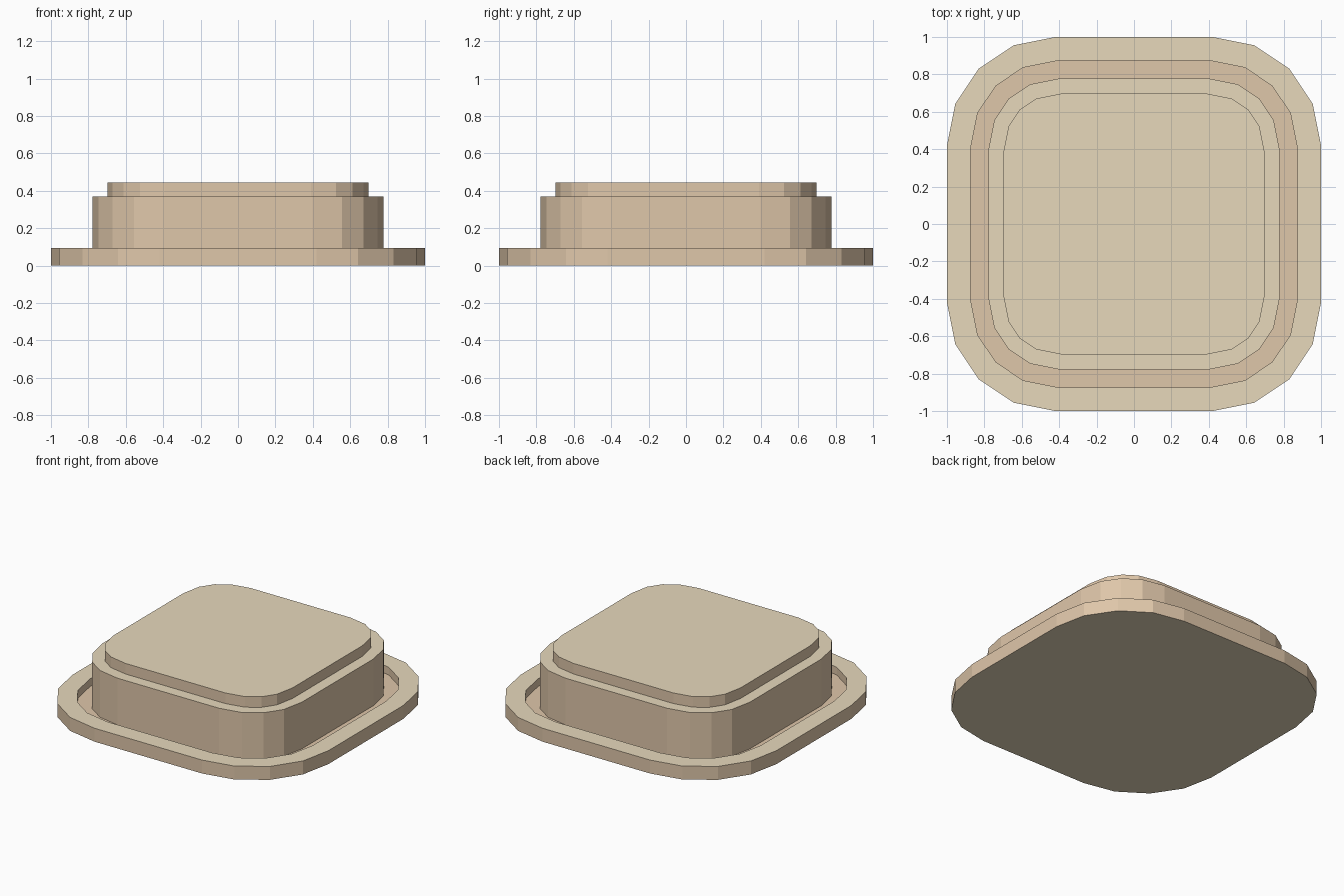
import bpy, bmesh, math
from mathutils import Vector

if "Cube" in bpy.data.objects:
    bpy.data.objects.remove(bpy.data.objects["Cube"])

# Two tones: light tan for flat tops, warmer tan for walls and groove
def material(name, color):
    m = bpy.data.materials.new(name)
    m.diffuse_color = (*color, 1)
    m.use_nodes = True
    m.node_tree.nodes["Principled BSDF"].inputs["Base Color"].default_value = m.diffuse_color
    return m

light = material("light_tan", (0.80, 0.69, 0.50))
warm = material("warm_tan", (0.74, 0.57, 0.40))
LIGHT, WARM = 0, 1

# Outline: rounded square, four segments per corner
FLAT, RADIUS, SEGS = 0.42, 0.58, 4
outline = []
for q in range(4):
    base = q * math.pi / 2
    cx = FLAT * (1 if q in (0, 3) else -1)
    cy = FLAT * (1 if q in (0, 1) else -1)
    for i in range(SEGS + 1):
        a = base + i * math.pi / 2 / SEGS
        outline.append((cx + RADIUS * math.cos(a), cy + RADIUS * math.sin(a), 0))

bm = bmesh.new()
bottom = bm.faces.new([bm.verts.new(p) for p in outline])


def raise_face(face, dz, mat=WARM):
    """Extrude a cap straight up or down, giving it the tone mat."""
    new = bmesh.ops.extrude_face_region(bm, geom=[face])["geom"]
    verts = [g for g in new if isinstance(g, bmesh.types.BMVert)]
    cap = next(g for g in new if isinstance(g, bmesh.types.BMFace))
    bmesh.ops.translate(bm, verts=verts, vec=Vector((0, 0, dz)))
    if face.is_valid and face is not bottom:
        bm.faces.remove(face)
    for v in verts:
        for f in v.link_faces:
            f.material_index = WARM
    cap.material_index = mat
    return cap


def inset(face, d):
    """Step a cap inward by an even distance."""
    bmesh.ops.inset_region(bm, faces=[face], thickness=d, use_even_offset=True)
    return face


# Base plate with a raised rim
cap = raise_face(bottom, 0.095, LIGHT)
bottom.material_index = LIGHT
# Groove inside the rim
cap = inset(cap, 0.127)
cap = raise_face(cap, -0.055, WARM)
# Main block
cap = inset(cap, 0.095)
cap = raise_face(cap, 0.33, LIGHT)
# Top pad
cap = inset(cap, 0.081)
cap = raise_face(cap, 0.075, LIGHT)

bmesh.ops.recalc_face_normals(bm, faces=bm.faces)
mesh = bpy.data.meshes.new("push_button")
bm.to_mesh(mesh)
bm.free()
mesh.materials.append(light)
mesh.materials.append(warm)
button = bpy.data.objects.new("push_button", mesh)
bpy.context.collection.objects.link(button)
